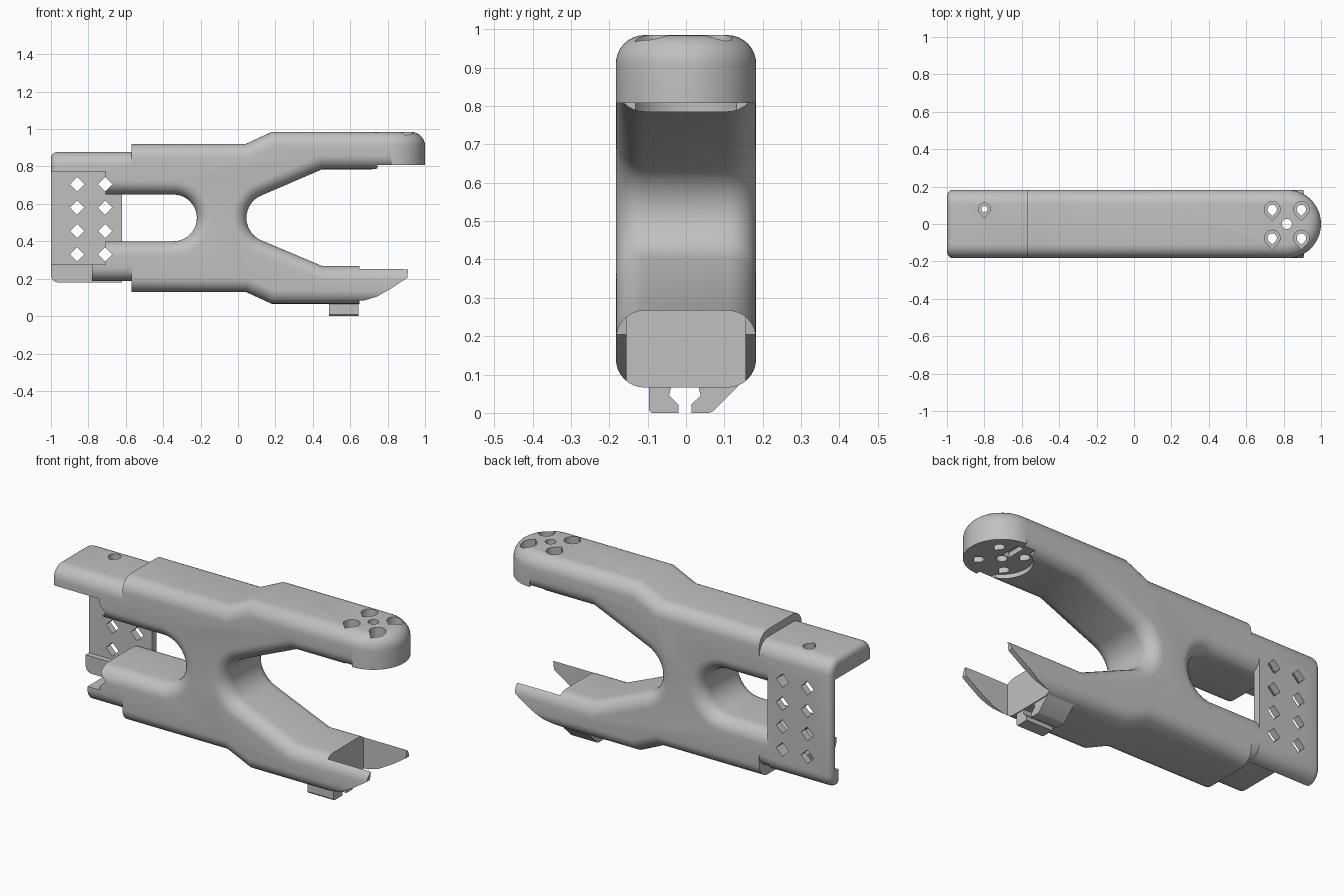
import bpy, bmesh, math
from math import sin, cos, radians

old = bpy.data.objects.get("Cube")
if old:
    bpy.data.objects.remove(old, do_unlink=True)

grey = bpy.data.materials.new("warm grey plastic")
grey.use_nodes = True
COLOR = (0.53, 0.53, 0.53, 1)
grey.diffuse_color = COLOR
grey.node_tree.nodes["Principled BSDF"].inputs["Base Color"].default_value = COLOR

W = 0.183     # half width
R = 0.075     # rounding of the long edges
TIP = 0.817   # centre of the round tip
AXES = {"x": lambda u, v, t: (t, u, v),
        "y": lambda u, v, t: (u, t, v),
        "z": lambda u, v, t: (u, v, t)}


def prism(name, pts, axis, lo, hi):
    """Extrude a flat outline along an axis."""
    bm = bmesh.new()
    ends = [[bm.verts.new(AXES[axis](u, v, t)) for u, v in pts] for t in (lo, hi)]
    for ring in ends:
        bm.faces.new(ring)
    for i in range(len(pts)):
        j = (i + 1) % len(pts)
        bm.faces.new((ends[0][i], ends[0][j], ends[1][j], ends[1][i]))
    bmesh.ops.recalc_face_normals(bm, faces=bm.faces)
    mesh = bpy.data.meshes.new(name)
    bm.to_mesh(mesh)
    bm.free()
    mesh.materials.append(grey)
    ob = bpy.data.objects.new(name, mesh)
    bpy.context.collection.objects.link(ob)
    return ob


def box(name, x0, x1, y0, y1, z0, z1):
    return prism(name, [(x0, z0), (x1, z0), (x1, z1), (x0, z1)], "y", y0, y1)


def arc(cx, cy, r, a0, a1, n):
    angles = [radians(a0 + (a1 - a0) * i / n) for i in range(n + 1)]
    return [(cx + r * cos(a), cy + r * sin(a)) for a in angles]


def disc(cx, cy, r, n=32):
    return arc(cx, cy, r, 0, 360, n)[:-1]


def teardrop(cx, cy, r):
    return arc(cx, cy, r, -45, 225, 18) + [(cx, cy - r * 1.414)]


def round_edges(ob, test, r, segments=8):
    """Bevel every edge whose two ends pass the test."""
    bm = bmesh.new()
    bm.from_mesh(ob.data)
    edges = [e for e in bm.edges if test(e.verts[0].co, e.verts[1].co)]
    bmesh.ops.bevel(bm, geom=edges, offset=r, segments=segments, profile=0.5,
                    affect="EDGES", clamp_overlap=False)
    bm.to_mesh(ob.data)
    bm.free()


def combine(ob, others, operation="DIFFERENCE"):
    """Apply booleans and remove the helper objects."""
    for other in others:
        other.hide_render = True
        mod = ob.modifiers.new("combine", "BOOLEAN")
        mod.operation, mod.solver, mod.object = operation, "EXACT", other
    graph = bpy.context.evaluated_depsgraph_get()
    graph.update()
    mesh = bpy.data.meshes.new_from_object(ob.evaluated_get(graph))
    ob.modifiers.clear()
    ob.data = mesh
    for other in others:
        bpy.data.objects.remove(other, do_unlink=True)


def along_rim(a, b):
    return abs(a.y - b.y) < 1e-4 and abs(a.x - b.x) > 1e-4


def tip_holes():
    cuts = [prism("cut", disc(TIP, 0, 0.027), "z", 0.7, 1.1)]
    for x in (TIP - 0.078, TIP + 0.078):
        for y in (-0.075, 0.078):
            cuts.append(prism("cut", teardrop(x, y, 0.025), "z", 0.7, 1.1))
            cuts.append(prism("cut", teardrop(x, y, 0.042), "z", 0.88, 1.1))
    cuts.append(box("cut", TIP - 0.02, TIP + 0.02, 0.03, 0.14, 0.7, 0.835))
    return cuts


def diamond_holes():
    d = 0.038
    return [prism("cut", [(x - d, z), (x, z - d), (x + d, z), (x, z + d)], "y", -0.4, 0.4)
            for x in (-0.86, -0.71) for z in (0.33, 0.455, 0.58, 0.705)]


# Main frame: two arms joined by a waist, with an open jaw on the right
outline = [(-0.57, 0.92), (0.04, 0.92), (0.18, 0.985), (TIP, 0.985), (TIP, 0.785), (0.45, 0.785)]
outline += arc(0.175, 0.525, 0.13, 113.6, 246.4, 16)
outline += [(0.45, 0.268), (0.92, 0.268), (0.92, 0.066), (0.18, 0.066), (0.04, 0.13),
            (-0.57, 0.13), (-0.57, 0.40)]
outline += arc(-0.345, 0.525, 0.125, -90, 90, 20)
outline += [(-0.57, 0.65)]
frame = prism("main_frame", outline, "y", -W, W)
round_edges(frame, along_rim, R)
slant = [(0.68, -0.1), (0.68, 0.085), (0.74, 0.103), (0.82, 0.148), (0.905, 0.205),
         (0.91, 0.25), (1, 0.25), (1, -0.1)]
combine(frame, [
    box("cut", 0.65, 1.1, -0.155, 0.155, -0.1, 0.4),
    prism("cut", slant, "y", -0.4, 0.4),
    prism("cut", [(0.652, 0.262), (1, 0.245), (1, 0.4), (0.652, 0.4)], "y", -0.4, 0.4),
    box("cut", 0.745, 1.1, -0.4, 0.4, 0.6, 0.808),
    prism("cut", disc(TIP, 0, 0.15, 48), "z", 0.6, 0.808)] + tip_holes())

# Round tip of the upper arm
tip = prism("upper_arm_tip", disc(TIP, 0, W, 64), "z", 0.808, 0.985)
round_edges(tip, lambda a, b: min(a.z, b.z) > 0.98, R)
combine(tip, [box("cut", 0, TIP, -0.4, 0.4, 0, 1.2)] + tip_holes())

# Tail: roof and back plate in one L-shaped shell
tail = box("tail_shell", -1, -0.57, -W, W, 0.18, 0.878)
round_edges(tail, along_rim, R)
round_edges(tail, lambda a, b: max(a.x, b.x) < -0.999, 0.035, 5)
combine(tail, [
    box("cut", -1.1, -0.5, -0.4, 0.145, 0.275, 0.772),
    box("cut", -1.1, -0.5, -0.4, 0.115, 0.1, 0.28),
    box("cut", -0.62, -0.5, -0.4, 0.4, 0.1, 0.772)])

# Stubs that carry the arms into the tail
upper_stub = box("upper_stub", -0.708, -0.57, -W, W, 0.65, 0.878)
lower_stub = box("lower_stub", -0.78, -0.57, -W, W, 0.187, 0.40)
for stub in (upper_stub, lower_stub):
    round_edges(stub, along_rim, R)
combine(lower_stub, [box("cut", -1, -0.708, -0.4, 0.4, 0.275, 0.5)])
combine(tail, [upper_stub, lower_stub], "UNION")
combine(tail, diamond_holes() + [
    prism("cut", teardrop(-0.8, 0.08, 0.032), "z", 0.835, 1),
    prism("cut", disc(-0.8, 0.08, 0.016), "z", 0.7, 1)])

# Cable clip below the lower arm: two facing hooks
right_hook = [(-0.097, 0.08), (-0.097, 0.008), (-0.09, 0), (-0.02, 0), (-0.02, 0.022),
              (-0.044, 0.045), (-0.036, 0.08)]
left_hook = [(0.145, 0.08), (0.128, 0.062), (0.07, 0.004), (0.06, 0), (0.014, 0),
             (0.014, 0.022), (0.038, 0.045), (0.03, 0.08)]
clips = [prism(name, pts, "x", 0.487, 0.645)
         for name, pts in (("front_clip_hook", right_hook), ("back_clip_hook", left_hook))]

# Smooth rounded surfaces, keep hard edges sharp
bpy.ops.object.select_all(action="DESELECT")
for ob in [frame, tip, tail] + clips:
    ob.select_set(True)
    bpy.context.view_layer.objects.active = ob
bpy.ops.object.shade_smooth_by_angle(angle=radians(30))
